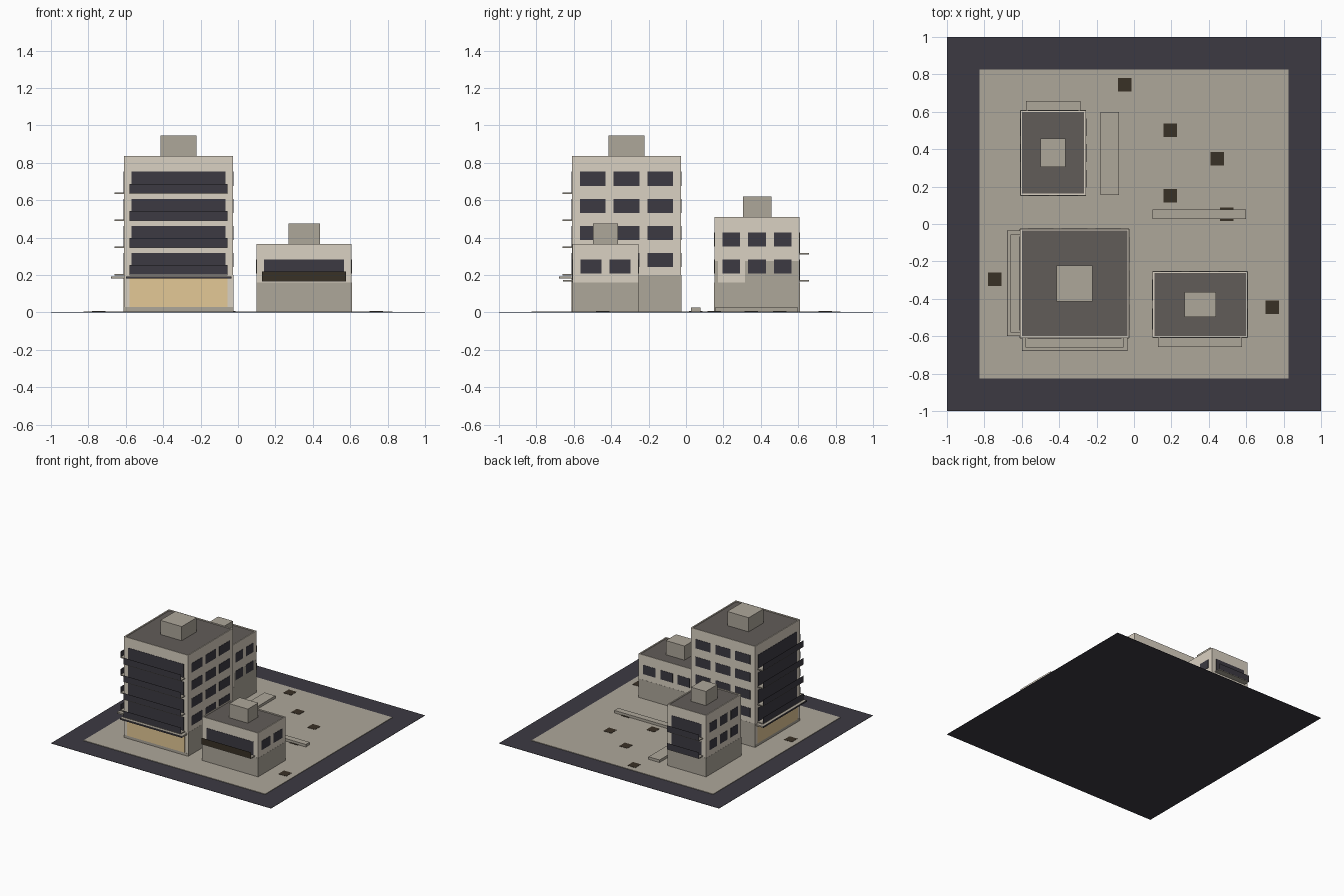
import bpy, bmesh
from mathutils import Vector

old = bpy.data.objects.get("Cube")
if old:
    bpy.data.objects.remove(old, do_unlink=True)


def material(name, hex_code):
    def linear(c):
        return c / 12.92 if c <= 0.04045 else ((c + 0.055) / 1.055) ** 2.4
    rgb = [linear(int(hex_code[i:i + 2], 16) / 255) for i in (0, 2, 4)]
    m = bpy.data.materials.new(name)
    m.use_nodes = True
    m.diffuse_color = (*rgb, 1)
    m.node_tree.nodes["Principled BSDF"].inputs["Base Color"].default_value = (*rgb, 1)
    return m


STONE = material("grey stone", "aea79a")
WALL = material("pale wall", "dad1c2")
SHOP = material("warm shopfront", "e3c896")
ROOF = material("roof felt", "615c58")
SLATE = material("dark slate", "3c3a42")
BROWN = material("dark brown", "393126")


def box(name, lo, hi, *mats, parapet=False):
    """Box between two corners, optionally with a sunken roof inside a parapet."""
    lo, hi = Vector(lo), Vector(hi)
    bm = bmesh.new()
    bmesh.ops.create_cube(bm, size=1)
    for v in bm.verts:
        v.co = Vector([(a + b) / 2 + c * (b - a) for a, b, c in zip(lo, hi, v.co)])
    if parapet:
        bm.normal_update()
        top = max(bm.faces, key=lambda f: f.calc_center_median().z)
        bmesh.ops.inset_region(bm, faces=[top], thickness=0.014)
        inner = bmesh.ops.extrude_discrete_faces(bm, faces=[top])["faces"][0]
        for v in inner.verts:
            v.co.z -= 0.006
        inner.material_index = 1
    mesh = bpy.data.meshes.new(name)
    bm.to_mesh(mesh)
    bm.free()
    for m in mats:
        mesh.materials.append(m)
    obj = bpy.data.objects.new(name, mesh)
    bpy.context.collection.objects.link(obj)
    return obj


GROUND = 0.004  # walls start just inside the paving


class Building:
    def __init__(self, name, x, y, height, floors, first_floor):
        self.name, self.x, self.y = name, x, y
        self.floors = [first_floor + i * 0.145 for i in range(floors)]
        box(name + "_walls", (x[0], y[0], GROUND), (x[1], y[1], height),
            WALL, ROOF, parapet=True)
        # Rooftop plant room, about a third of the plan size
        cx, cy = sum(x) / 2, sum(y) / 2
        rx, ry = [max((s[1] - s[0]) / 6, 0.067) for s in (x, y)]
        box(name + "_plant_room", (cx - rx, cy - ry, height - 0.01),
            (cx + rx, cy + ry, height + 0.11), STONE)

    def span(self, side):
        return self.y if side[1] == "x" else self.x

    def on_side(self, part, side, u, z, d, mat):
        """Box on a wall: u along it, d outwards from it."""
        edge = self.x if side[1] == "x" else self.y
        out = sorted(edge[1] + k if side[0] == "+" else edge[0] - k for k in d)
        a, b = (out, u) if side[1] == "x" else (u, out)
        box(f"{self.name}_{part}", (a[0], b[0], z[0]), (a[1], b[1], z[1]), mat)

    def base(self, side, top):
        self.on_side("base", side, self.span(side), (GROUND, top), (0, 0.001), STONE)

    def windows(self, side, columns):
        u0, u1 = self.span(side)
        gap = 0.043
        w = (u1 - u0 - gap * (columns + 1)) / columns
        for z in self.floors:
            for i in range(columns):
                a = u0 + gap + i * (w + gap)
                self.on_side("window", side, (a, a + w), (z + 0.04, z + 0.115),
                             (0, 0.002), SLATE)

    def balconies(self, side, rail):
        u0, u1 = self.span(side)
        u = (u0 + 0.03, u1 - 0.03)
        for z in self.floors:
            self.on_side("glazing", side, (u[0] + 0.01, u[1] - 0.01),
                         (z, z + 0.115), (0, 0.002), SLATE)
            self.on_side("balcony_floor", side, u, (z - 0.004, z + 0.004),
                         (0, 0.05), STONE)
            self.on_side("balcony_rail", side, u, (z, z + 0.05),
                         (0.0495, 0.0505), rail)

    def shopfront(self, side):
        u0, u1 = self.span(side)
        u = (u0 + 0.03, u1 - 0.03)
        self.on_side("plinth", side, (u0, u1), (GROUND, 0.028), (0, 0.001), STONE)
        self.on_side("shopfront", side, u, (0.028, 0.182), (0, 0.002), SHOP)
        u = (u0 + 0.01, u1 - 0.01)
        self.on_side("canopy", side, u, (0.18, 0.192), (0, 0.067), STONE)
        self.on_side("canopy_fascia", side, u, (0.18, 0.193), (0.067, 0.068), SLATE)


# Ground
box("road", (-1, -1, 0), (1, 1, 0.002), SLATE)
box("paving", (-0.825, -0.825, 0.001), (0.825, 0.825, 0.006), STONE)

# Tall corner block with shops on two sides
tower = Building("tower", (-0.61, -0.026), (-0.61, -0.026), 0.835, 4, 0.202)
for side in ("+x", "+y"):
    tower.base(side, 0.2)
    tower.windows(side, 3)
for side in ("-x", "-y"):
    tower.shopfront(side)
    tower.balconies(side, SLATE)

# Low block
low = Building("low_block", (0.099, 0.608), (-0.608, -0.253), 0.365, 1, 0.168)
for side, columns in (("+x", 2), ("-x", 2), ("+y", 3)):
    low.base(side, 0.16)
    low.windows(side, columns)
low.base("-y", 0.16)
low.balconies("-y", BROWN)

# Rear block
rear = Building("rear_block", (-0.608, -0.257), (0.152, 0.608), 0.51, 2, 0.168)
for side, columns in (("+x", 3), ("-x", 3), ("-y", 2)):
    rear.base(side, 0.16)
    rear.windows(side, columns)
rear.base("+y", 0.16)
rear.balconies("+y", SLATE)
for u in ((0.152, 0.17), (0.315, 0.608)):
    rear.on_side("stone_facing", "+x", u, (0.16, 0.275), (0, 0.001), STONE)

# Low garden walls
box("long_bench", (0.098, 0.026, GROUND), (0.598, 0.077, 0.027), STONE)
box("side_bench", (-0.18, 0.155, GROUND), (-0.08, 0.6, 0.027), STONE)

# Planting squares set in the paving
for x, y in ((-0.05, 0.745), (0.195, 0.5), (0.445, 0.35), (0.195, 0.15),
             (0.495, 0.052), (-0.745, -0.295), (0.74, -0.445)):
    box("planting_square", (x - 0.036, y - 0.036, GROUND), (x + 0.036, y + 0.036, 0.008), BROWN)
